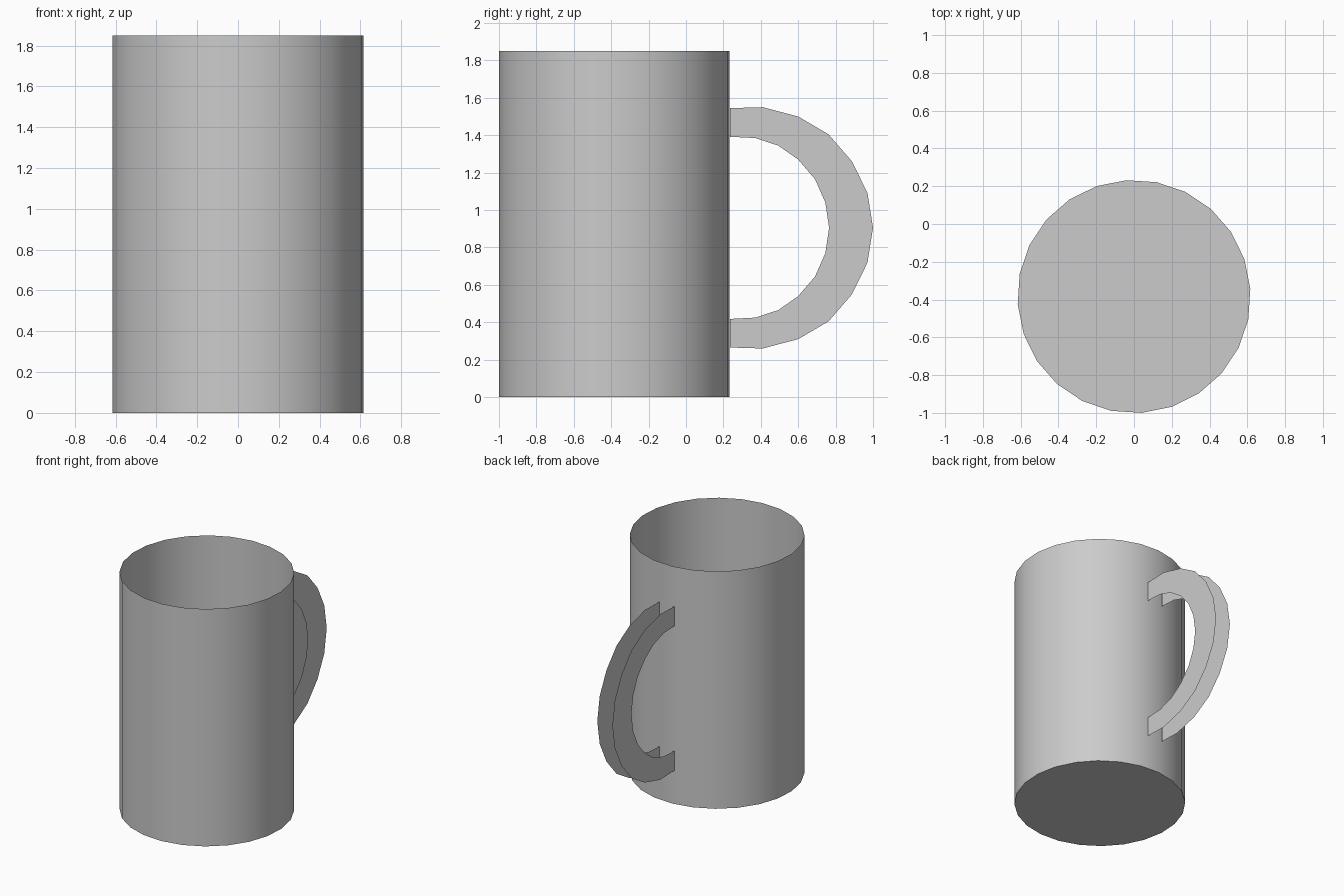
import bpy, bmesh, math

if "Cube" in bpy.data.objects:
    bpy.data.objects.remove(bpy.data.objects["Cube"])

GREY = bpy.data.materials.new("grey_ceramic")
GREY.diffuse_color = (0.6, 0.6, 0.6, 1)
GREY.use_nodes = True
GREY.node_tree.nodes["Principled BSDF"].inputs["Base Color"].default_value = GREY.diffuse_color

RADIUS, HEIGHT, CENTRE_Y = 0.617, 1.85, -0.384
SIDES = 24


def finish(bm, name):
    mesh = bpy.data.meshes.new(name)
    bm.to_mesh(mesh)
    bm.free()
    mesh.materials.append(GREY)
    obj = bpy.data.objects.new(name, mesh)
    bpy.context.collection.objects.link(obj)
    return obj


# Mug body: thin open cylinder with a closed base
bm = bmesh.new()
ring = []
for i in range(SIDES):
    a = math.radians(3.75) + math.tau * i / SIDES
    ring.append((RADIUS * math.cos(a), CENTRE_Y + RADIUS * math.sin(a)))
low = [bm.verts.new((x, y, 0)) for x, y in ring]
high = [bm.verts.new((x, y, HEIGHT)) for x, y in ring]
bm.faces.new(low[::-1])
for i in range(SIDES):
    j = (i + 1) % SIDES
    bm.faces.new((low[i], low[j], high[j], high[i]))
body = finish(bm, "mug_body")
bpy.context.view_layer.objects.active = body
body.select_set(True)
bpy.ops.object.shade_smooth_by_angle(angle=math.radians(30))

# Handle: two parallel flat C-shaped plates; upper half outline, mirrored in z
MID_Z = 0.905
OUTER = [(0.235, 0.64), (0.41, 0.645), (0.60, 0.595), (0.762, 0.50),
         (0.887, 0.356), (0.97, 0.187), (1.0, 0)]
INNER = [(0.235, 0.487), (0.37, 0.48), (0.493, 0.44), (0.60, 0.365),
         (0.69, 0.26), (0.745, 0.135), (0.765, 0)]


def full_arc(half):
    return half + [(y, -z) for y, z in half[-2::-1]]


for name, x in (("handle_plate_right", 0.065), ("handle_plate_left", -0.065)):
    bm = bmesh.new()
    out = [bm.verts.new((x, y, MID_Z + z)) for y, z in full_arc(OUTER)]
    inn = [bm.verts.new((x, y, MID_Z + z)) for y, z in full_arc(INNER)]
    for i in range(len(out) - 1):
        quad = (out[i], inn[i], inn[i + 1], out[i + 1])
        bm.faces.new(quad if x > 0 else quad[::-1])
    finish(bm, name)
